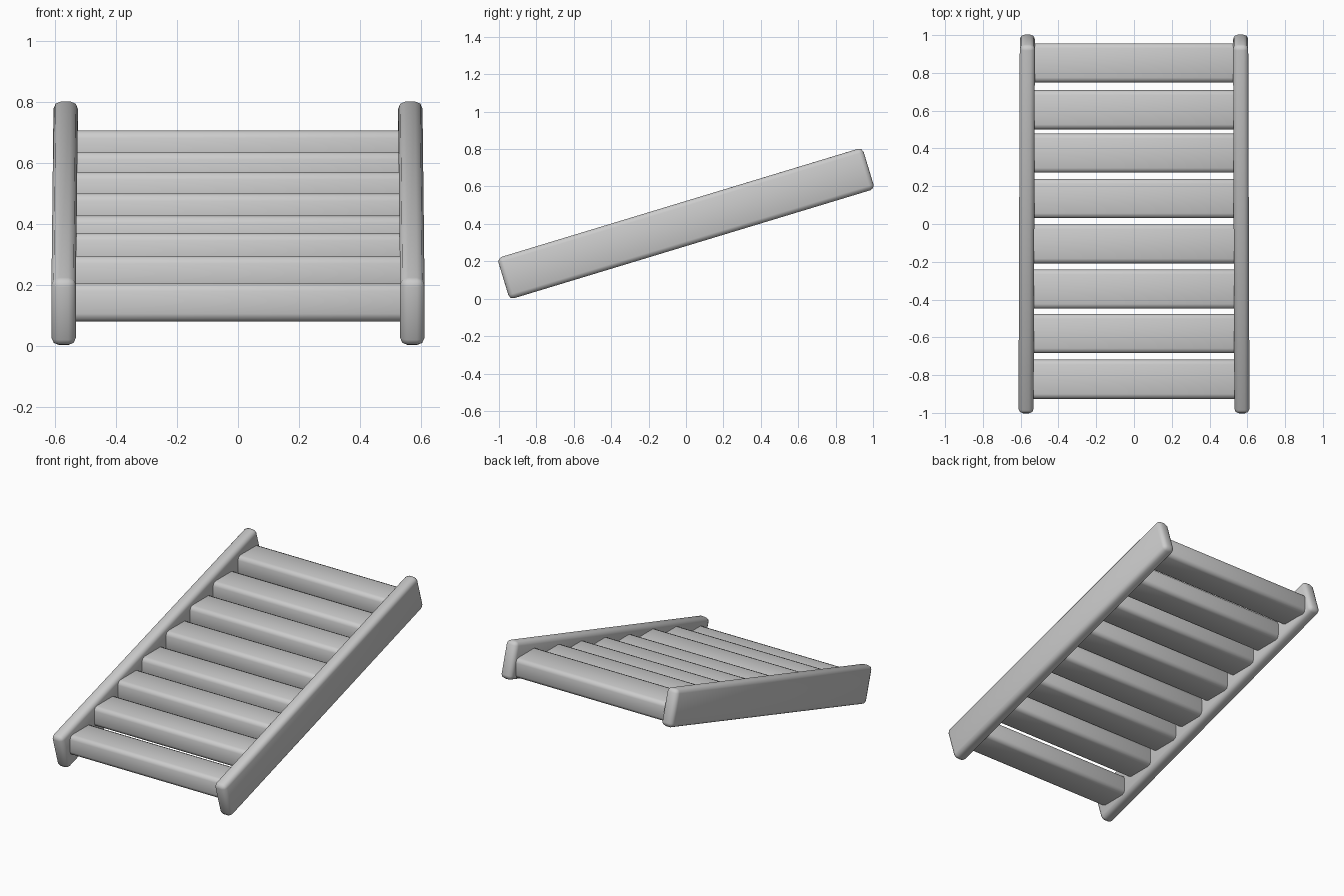
import bpy, math

if "Cube" in bpy.data.objects:
    bpy.data.objects.remove(bpy.data.objects["Cube"])

TILT = math.atan(0.303)


def beveled_box(name, size, loc, rot=(0, 0, 0), bevel=0.025):
    bpy.ops.mesh.primitive_cube_add(size=1, location=loc, rotation=rot)
    ob = bpy.context.object
    ob.name = name
    ob.scale = size
    bpy.ops.object.transform_apply(location=False, rotation=False, scale=True)
    mod = ob.modifiers.new("rounded_edges", 'BEVEL')
    mod.width = bevel
    mod.segments = 2
    mod.limit_method = 'NONE'
    bpy.ops.object.shade_smooth()
    return ob


# Sloping side rails, converging very slightly toward the back
for side, name in ((-1, "left_rail"), (1, "right_rail")):
    beveled_box(name, (0.08, 2.04, 0.231), (side * 0.568, 0, 0.402),
                (TILT, 0, side * math.radians(0.2)))

# Level treads: (centre y, top z), slightly uneven spacing
treads = [(-0.822, 0.205), (-0.58, 0.295), (-0.345, 0.37), (-0.105, 0.427),
          (0.135, 0.50), (0.375, 0.57), (0.605, 0.636), (0.853, 0.706)]
for i, (y, top) in enumerate(treads):
    beveled_box(f"tread_{i + 1}", (1.11, 0.207, 0.125), (0, y, top - 0.0625))
